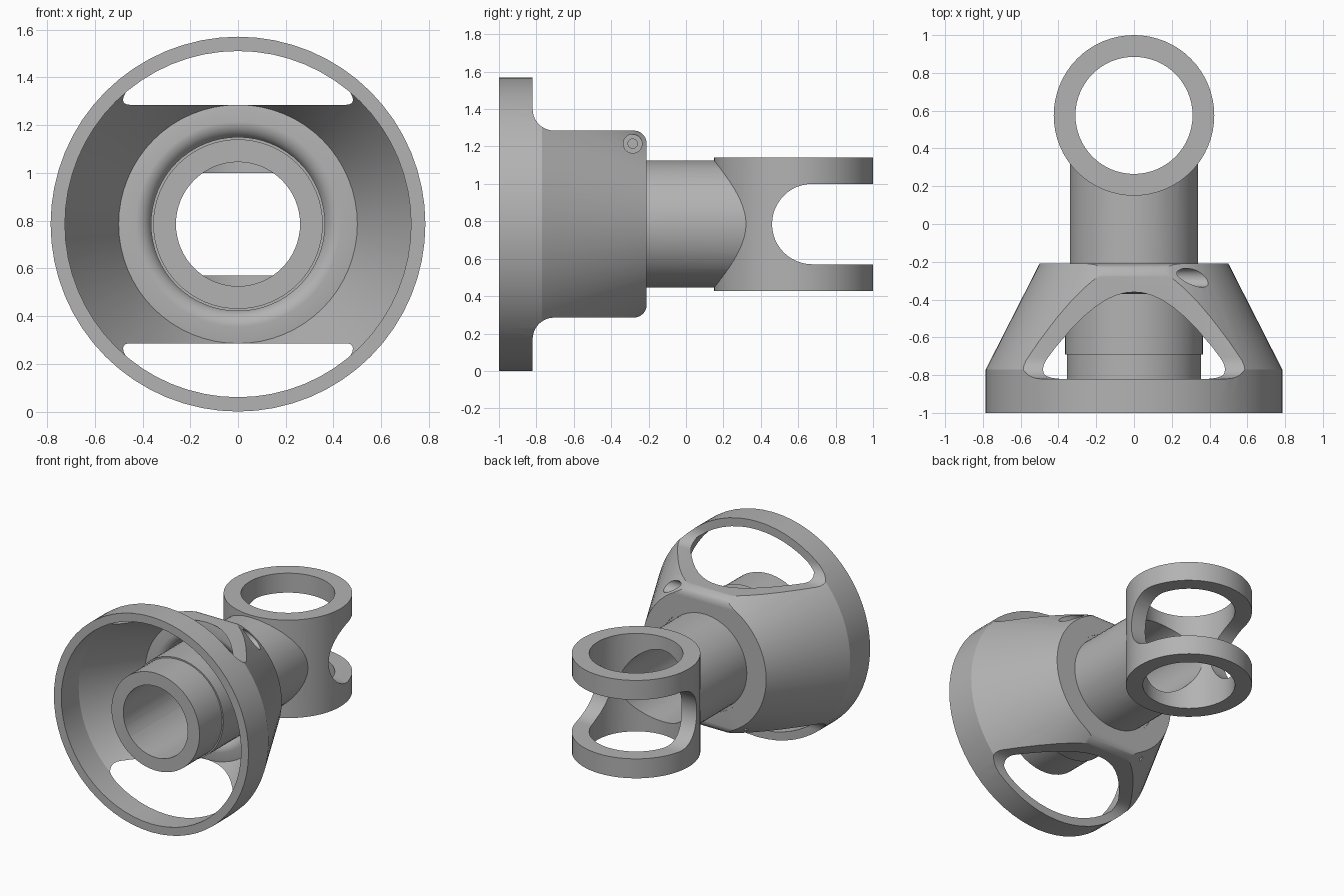
import bpy, bmesh
from math import pi, sin, cos, radians
from mathutils import Matrix, Vector

if "Cube" in bpy.data.objects:
    bpy.data.objects.remove(bpy.data.objects["Cube"])

AXIS_Z = 0.785      # height of the shaft axis
STEPS = 64

steel = bpy.data.materials.new("grey steel")
steel.use_nodes = True
GREY = (0.45, 0.45, 0.45, 1)
steel.diffuse_color = GREY
steel.node_tree.nodes["Principled BSDF"].inputs["Base Color"].default_value = GREY


def make_object(name, bm):
    bmesh.ops.recalc_face_normals(bm, faces=bm.faces)
    mesh = bpy.data.meshes.new(name)
    bm.to_mesh(mesh)
    bm.free()
    mesh.materials.append(steel)
    ob = bpy.data.objects.new(name, mesh)
    bpy.context.collection.objects.link(ob)
    return ob


def lathe(name, profile, axis="Y", centre=(0, 0, AXIS_Z)):
    """Revolve a closed (radius, distance) loop about an axis."""
    bm = bmesh.new()
    rings = []
    for i in range(STEPS):
        a = 2 * pi * i / STEPS
        rings.append([bm.verts.new((r * cos(a), r * sin(a), h)) for r, h in profile])
    n = len(profile)
    for i in range(STEPS):
        a, b = rings[i], rings[(i + 1) % STEPS]
        for j in range(n):
            k = (j + 1) % n
            bm.faces.new((a[j], a[k], b[k], b[j]))
    bmesh.ops.remove_doubles(bm, verts=bm.verts, dist=1e-5)
    turn = {"X": Matrix.Rotation(pi / 2, 4, "Y"),
            "Y": Matrix.Rotation(-pi / 2, 4, "X"), "Z": Matrix()}[axis]
    bm.transform(Matrix.Translation(centre) @ turn)
    return make_object(name, bm)


def rod(name, radius, start, end, axis="Y", centre=(0, 0, AXIS_Z)):
    """Solid cylinder running from start to end along the axis."""
    bm = bmesh.new()
    bmesh.ops.create_cone(bm, cap_ends=True, segments=STEPS, radius1=radius,
                          radius2=radius, depth=abs(end - start))
    turn = {"X": Matrix.Rotation(pi / 2, 4, "Y"),
            "Y": Matrix.Rotation(-pi / 2, 4, "X"), "Z": Matrix()}[axis]
    shift = Matrix.Translation((0, 0, (start + end) / 2))
    bm.transform(Matrix.Translation(centre) @ turn @ shift)
    return make_object(name, bm)


def prism(name, outline, half_width=1.0):
    """Extrude a (y, height from axis) outline along x."""
    bm = bmesh.new()
    face = bm.faces.new([bm.verts.new((-half_width, y, AXIS_Z + h)) for y, h in outline])
    out = bmesh.ops.extrude_face_region(bm, geom=[face])
    verts = [v for v in out["geom"] if isinstance(v, bmesh.types.BMVert)]
    bmesh.ops.translate(bm, verts=verts, vec=Vector((2 * half_width, 0, 0)))
    return make_object(name, bm)


def arc(cy, ch, r, start, end, n=10):
    angles = [radians(start + (end - start) * i / n) for i in range(n + 1)]
    return [(cy + r * cos(a), ch + r * sin(a)) for a in angles]


def combine(target, tool, operation):
    mod = target.modifiers.new(operation, "BOOLEAN")
    mod.operation, mod.solver, mod.object = operation, "EXACT", tool
    bpy.context.view_layer.objects.active = target
    bpy.ops.object.modifier_apply(modifier=mod.name)
    bpy.data.objects.remove(tool)


def smooth(ob):
    bpy.ops.object.select_all(action="DESELECT")
    ob.select_set(True)
    bpy.context.view_layer.objects.active = ob
    bpy.ops.object.shade_smooth_by_angle(angle=radians(25))


# Bell housing: conical shell with a rounded hub mouth
mouth = arc(0.43, -0.30, 0.07, 270, 180, 8)
bell = lathe("bell_housing", [(0.785, -1), (0.785, -0.77), (0.50, -0.21), (0.36, -0.21)]
             + mouth[::-1] + [(0.50, -0.36), (0.725, -0.80), (0.725, -1)])

# Flats cut above and below, opening the two windows
flat = ([(-0.82, 0.95)] + arc(-0.705, 0.615, 0.115, 180, 270)
        + arc(-0.28, 0.43, 0.07, 90, 0) + [(-0.1, 0.43), (-0.1, 0.95)])
for side in (1, -1):
    combine(bell, prism("flat_cutter", [(y, side * h) for y, h in flat]), "DIFFERENCE")

# Counterbored clamp screw holes, diagonally opposite
for side in (1, -1):
    spot = (0, -0.285, AXIS_Z + side * 0.43)
    combine(bell, rod("counterbore", 0.05, side * 0.21, side * 0.7, "X", spot), "DIFFERENCE")
    combine(bell, rod("screw_bore", 0.025, side * 0.08, side * 0.3, "X", spot), "DIFFERENCE")
smooth(bell)

# Shaft with a raised collar, running into the fork
shaft = lathe("forked_shaft", [(0, -0.95), (0.355, -0.95), (0.355, -0.69), (0.365, -0.69),
                               (0.365, -0.215), (0.34, -0.215), (0.34, 0.5), (0, 0.5)])

# Fork: upright hoop, bored through and slotted from the back
HOOP = (0, 0.575, AXIS_Z)
combine(shaft, rod("hoop", 0.425, -0.357, 0.357, "Z", HOOP), "UNION")
combine(shaft, rod("hoop_bore", 0.31, -0.6, 0.6, "Z", HOOP), "DIFFERENCE")
combine(shaft, rod("shaft_bore", 0.26, -1.2, 0.5), "DIFFERENCE")
slot = [(1.2, 0.215)] + arc(0.675, 0, 0.215, 90, 270, 24) + [(1.2, -0.215)]
combine(shaft, prism("slot_cutter", slot), "DIFFERENCE")
smooth(shaft)
